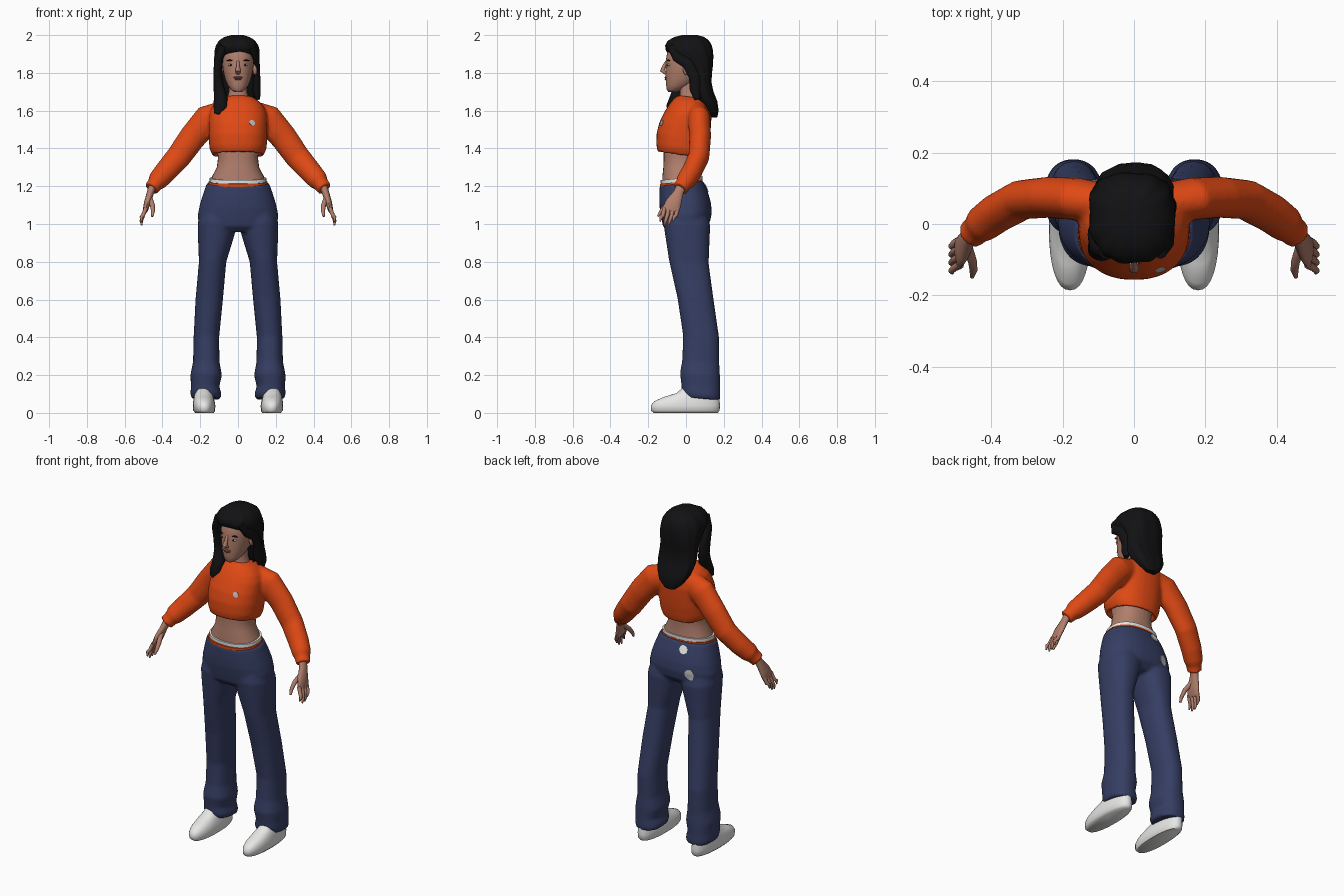
import bpy, bmesh, math
from mathutils import Vector


def material(name, r, g, b):
    m = bpy.data.materials.new(name)
    m.diffuse_color = (r, g, b, 1)
    return m


ORANGE = material("orange_knit", 0.74, 0.066, 0.007)
NAVY = material("navy_cloth", 0.036, 0.048, 0.125)
SKIN = material("skin", 0.44, 0.21, 0.15)
BLACK = material("black_hair", 0.006, 0.006, 0.007)
WHITE = material("white", 0.80, 0.80, 0.79)
GREY = material("pale_grey_patch", 0.52, 0.50, 0.50)
LIP = material("lip", 0.27, 0.09, 0.08)


def mesh_object(name, shells, mat, remesh=0):
    """Skin each shell (a list of point rings) into closed tubes of one object."""
    bm = bmesh.new()
    for rings in shells:
        vs = [[bm.verts.new(p) for p in ring] for ring in rings]
        n = len(vs[0])
        for a, b in zip(vs, vs[1:]):
            for i in range(n):
                j = (i + 1) % n
                bm.faces.new((a[i], a[j], b[j], b[i]))
        bm.faces.new(vs[0])
        bm.faces.new(vs[-1])
    bmesh.ops.recalc_face_normals(bm, faces=bm.faces)
    me = bpy.data.meshes.new(name)
    bm.to_mesh(me)
    bm.free()
    me.shade_smooth()
    me.set_sharp_from_angle(angle=math.radians(55))
    me.materials.append(mat)
    ob = bpy.data.objects.new(name, me)
    bpy.context.collection.objects.link(ob)
    if remesh:
        mod = ob.modifiers.new("merge", 'REMESH')
        mod.mode = 'VOXEL'
        mod.voxel_size = remesh
        mod.use_smooth_shade = True
        sm = ob.modifiers.new("soften", 'SMOOTH')
        sm.factor, sm.iterations = 0.5, 4
    return ob


def stack(levels, n=32, power=2.3, tilt=0, wave=0, s=1):
    """Horizontal rings from (z, x_min, x_max, y_front, y_back)."""
    rings = []
    for z, x0, x1, yf, yb in levels:
        ring = []
        for i in range(n):
            a = math.tau * i / n
            c, d = math.cos(a), math.sin(a)
            k = 1 + wave * math.sin(11 * a + 14 * z)
            x = (x0 + x1) / 2 + (x1 - x0) / 2 * k * math.copysign(abs(c) ** (2 / power), c)
            dy = (yb - yf) / 2 * k * math.copysign(abs(d) ** (2 / power), d)
            ring.append((s * x, (yf + yb) / 2 + dy, z + tilt * dy))
        rings.append(ring)
    return rings


def tube(path, s=1, n=16):
    """Rings across a path of (x, y, z, radius_across, radius_along_y)."""
    pts = [Vector(p[:3]) for p in path]
    rings = []
    for i, p in enumerate(path):
        t = (pts[min(i + 1, len(pts) - 1)] - pts[max(i - 1, 0)]).normalized()
        v = (Vector((0, 1, 0)) - t * t.y).normalized()
        u = t.cross(v)
        ring = []
        for k in range(n):
            a = math.tau * k / n
            q = pts[i] + u * p[3] * math.cos(a) + v * p[4] * math.sin(a)
            ring.append((s * q.x, q.y, q.z))
        rings.append(ring)
    return rings


def blob(name, loc, radii, mat):
    bm = bmesh.new()
    bmesh.ops.create_uvsphere(bm, u_segments=16, v_segments=10, radius=1)
    for v in bm.verts:
        v.co = Vector(loc) + Vector([a * b for a, b in zip(v.co, radii)])
    me = bpy.data.meshes.new(name)
    bm.to_mesh(me)
    bm.free()
    me.shade_smooth()
    me.materials.append(mat)
    bpy.context.collection.objects.link(bpy.data.objects.new(name, me))


def patch(name, x, y, z, r, target, mat):
    """Thin round plate laid onto a garment."""
    rings = [[(x + r * f * math.cos(math.tau * i / 14), y, z + r * f * math.sin(math.tau * i / 14))
              for i in range(14)] for f in (0.1, 0.4, 0.7, 1)]
    ob = mesh_object(name, [rings], mat)
    bm = bmesh.new()
    bm.from_mesh(ob.data)
    bmesh.ops.delete(bm, geom=[max(bm.faces, key=lambda f: f.calc_area())], context='FACES_ONLY')
    bm.to_mesh(ob.data)
    bm.free()
    w = ob.modifiers.new("lay", 'SHRINKWRAP')
    w.target, w.offset, w.wrap_mode = target, 0.003, 'ABOVE_SURFACE'
    t = ob.modifiers.new("thick", 'SOLIDIFY')
    t.thickness = 0.004


def sym(levels):
    return [(z, -r, r, f, b) for z, r, f, b in levels]


SIDES = (("left", 1), ("right", -1))

# Trousers: hips and two legs merged
hips = stack(sym([(0.965, .17, -.09, .09), (1.0, .21, -.122, .128), (1.05, .213, -.132, .137),
                  (1.1, .203, -.14, .132), (1.15, .188, -.142, .118), (1.215, .166, -.14, .092)]), tilt=.1)
leg = [(1.08, .01, .19, -.11, .11), (1.0, .004, .213, -.12, .128), (.93, .022, .212, -.11, .125),
       (.8, .062, .207, -.09, .12), (.6, .08, .225, -.045, .147), (.4, .10, .235, -.015, .176),
       (.27, .098, .238, -.02, .176), (.2, .085, .252, -.032, .18), (.14, .099, .249, -.024, .18),
       (.1, .087, .252, -.022, .182), (.075, .092, .245, -.012, .18)]
trousers = mesh_object("trousers", [hips] + [stack(leg, tilt=-.08, s=s) for _, s in SIDES], NAVY, .009)

# Waistband layers
mesh_object("orange_waistband", [stack(sym([(1.19, .16, -.137, .085), (1.224, .157, -.139, .088)]), tilt=.1)], ORANGE)
mesh_object("white_waistband", [stack(sym([(1.2, .152, -.133, .086), (1.243, .150, -.134, .088),
                                           (1.243, .138, -.123, .077)]), tilt=.1)], WHITE)

# Shoes
shoe = [(0, .128, .226, -.172, .168), (.012, .121, .237, -.185, .178), (.04, .12, .239, -.186, .18),
        (.062, .124, .237, -.168, .178), (.085, .13, .233, -.115, .176), (.105, .134, .23, -.05, .172),
        (.14, .14, .226, -.01, .165)]
for side, s in SIDES:
    mesh_object(side + "_shoe", [stack(shoe, s=s)], WHITE)

# Midriff and neck
mesh_object("midriff", [stack(sym([(1.2, .148, -.125, .085), (1.25, .138, -.125, .08), (1.3, .112, -.12, .075),
                                   (1.35, .106, -.118, .078), (1.42, .115, -.12, .085)]))], SKIN)
mesh_object("neck", [stack(sym([(1.61, .085, -.05, .08), (1.66, .06, -.036, .065), (1.7, .048, -.032, .055),
                                (1.78, .048, -.04, .055)]), n=24)], SKIN)

# Cropped sweater: body and sleeves merged
body = stack(sym([(1.40, .11, -.12, .08), (1.365, .125, -.135, .095), (1.362, .135, -.15, .106),
                  (1.40, .151, -.157, .115), (1.46, .156, -.156, .125), (1.52, .156, -.141, .131),
                  (1.58, .153, -.112, .135), (1.62, .138, -.088, .13), (1.65, .11, -.065, .12),
                  (1.672, .075, -.04, .10)]), tilt=-.14)
sleeve = [(.07, .055, 1.585, .07, .055), (.16, .07, 1.553, .08, .06), (.24, .075, 1.46, .072, .058),
          (.315, .068, 1.355, .067, .056), (.385, .03, 1.275, .06, .055), (.425, 0, 1.23, .054, .052),
          (.44, -.014, 1.21, .041, .043), (.458, -.03, 1.187, .041, .042)]
sweater = mesh_object("sweater", [body] + [tube(sleeve, s) for _, s in SIDES], ORANGE, .009)

# Black collar
mesh_object("collar", [stack(sym([(1.645, .083, -.066, .096), (1.66, .082, -.063, .094),
                                  (1.668, .075, -.056, .088), (1.655, .06, -.04, .07)]), tilt=.14)], BLACK)

# Hands with fingers and thumb
palm = [(.448, -.022, 1.21, .022, .026), (.464, -.04, 1.165, .019, .027), (.479, -.065, 1.115, .018, .042),
        (.49, -.08, 1.075, .014, .046), (.493, -.083, 1.062, .008, .04)]
thumb = [(.468, -.06, 1.14, .014, .014), (.453, -.105, 1.1, .013, .013), (.45, -.13, 1.07, .011, .011),
         (.454, -.148, 1.04, .006, .006)]
for side, s in SIDES:
    shells = [tube(palm, s), tube(thumb, s, 10)]
    for i, drop in enumerate((.02, .0, .003, .022)):
        y = -.114 + i * .023
        shells.append(tube([(.487, y, 1.085, .011, .012), (.503, y - .008, 1.045, .0105, .0105),
                            (.512, y - .018, 1.015 + drop, .009, .009),
                            (.51, y - .024, .992 + drop, .004, .004)], s, 10))
    mesh_object(side + "_hand", shells, SKIN)

# Head and nose
mesh_object("head", [stack(sym([(1.70, .022, -.094, -.045), (1.712, .038, -.102, -.02), (1.735, .055, -.105, .03),
                                (1.77, .069, -.108, .07), (1.82, .080, -.108, .10), (1.87, .085, -.106, .115),
                                (1.92, .083, -.098, .115), (1.955, .065, -.07, .09)]), power=2.1)], SKIN)
mesh_object("nose", [tube([(0, -.1, 1.862, .008, .008), (0, -.116, 1.835, .009, .01),
                           (0, -.126, 1.812, .015, .012), (0, -.106, 1.797, .012, .008)], n=12)], SKIN)
blob("upper_lip", (0, -.105, 1.776, ), (.024, .009, .006), LIP)
blob("lower_lip", (0, -.104, 1.767), (.02, .009, .006), LIP)
for side, s in SIDES:
    blob(side + "_eye", (s * .038, -.089, 1.842), (.016, .011, .006), WHITE)
    blob(side + "_iris", (s * .038, -.096, 1.842), (.006, .006, .006), BLACK)
    blob(side + "_brow", (s * .04, -.092, 1.866), (.021, .009, .004), BLACK)
    blob(side + "_ear", (s * .09, .002, 1.82), (.012, .018, .032), SKIN)

# Hair: cap flowing down the back to a point
hair = [(1.565, -.03, .035, .13, .165), (1.6, -.07, .075, .10, .172), (1.65, -.10, .1, .06, .165),
        (1.7, -.115, .112, .035, .145), (1.75, -.118, .11, .022, .135), (1.8, -.118, .106, .01, .138),
        (1.845, -.124, .108, -.022, .143), (1.885, -.126, .112, -.055, .144), (1.915, -.125, .113, -.105, .142),
        (1.945, -.117, .106, -.11, .135), (1.972, -.1, .088, -.095, .12), (1.99, -.072, .06, -.06, .095),
        (2.0, -.035, .028, -.02, .06)]
mesh_object("hair", [stack(hair, n=72, power=2.5, wave=.018)], BLACK)
# Front locks: long one over the right shoulder, short one behind the left ear
mesh_object("right_lock", [tube([(-.075, -.075, 1.945, .025, .025), (-.102, -.055, 1.88, .024, .035),
                                 (-.108, -.03, 1.8, .022, .04), (-.102, -.025, 1.73, .027, .04),
                                 (-.092, -.05, 1.67, .036, .035), (-.092, -.075, 1.62, .038, .03),
                                 (-.108, -.08, 1.58, .02, .018)])], BLACK)
mesh_object("left_lock", [tube([(.07, -.075, 1.94, .022, .025), (.094, -.045, 1.885, .018, .03),
                                (.1, .01, 1.85, .015, .03), (.1, .045, 1.78, .018, .03),
                                (.098, .05, 1.71, .022, .03), (.105, .06, 1.66, .012, .015)])], BLACK)

# Plain sewn patches
patch("chest_patch", .08, -.14, 1.54, .018, sweater, GREY)
patch("seat_patch", -.113, .14, 1.06, .031, trousers, GREY)
patch("waist_patch", -.06, .115, 1.195, .027, trousers, WHITE)
